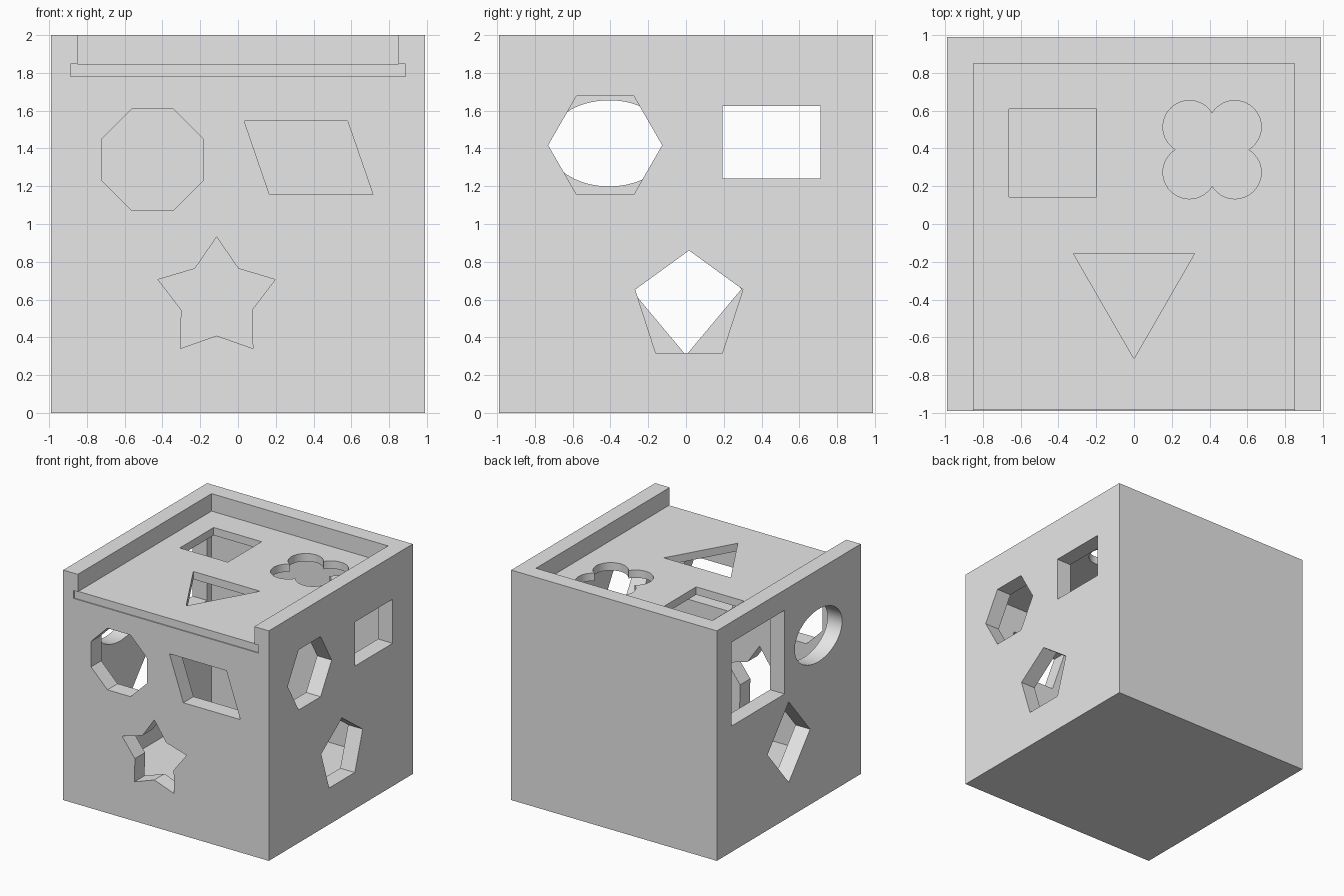
import bpy, math
from mathutils import Vector

cube = bpy.data.objects.get("Cube")
if cube:
    bpy.data.objects.remove(cube, do_unlink=True)

HALF = 0.989      # outer half width
IN = 0.849        # inner half width
TOP = 2.0
LID_LOW, LID_TOP = 1.78, 1.848
GROOVE = 0.888    # half width of the lid groove

grey = bpy.data.materials.new("light_grey")
grey.use_nodes = True
colour = (0.8, 0.8, 0.8, 1)
grey.diffuse_color = colour
grey.node_tree.nodes["Principled BSDF"].inputs["Base Color"].default_value = colour


def prism(name, points, axis, low, high):
    """Extrude a 2D outline along an axis; the outline uses the other two axes in order."""
    def place(p, d):
        v = list(p)
        v.insert(axis, d)
        return Vector(v)
    n = len(points)
    verts = [place(p, low) for p in points] + [place(p, high) for p in points]
    faces = [tuple(range(n - 1, -1, -1)), tuple(range(n, 2 * n))]
    faces += [(i, (i + 1) % n, n + (i + 1) % n, n + i) for i in range(n)]
    area = sum(points[i - 1][0] * points[i][1] - points[i][0] * points[i - 1][1] for i in range(n))
    if (area < 0) != (axis == 1):
        faces = [f[::-1] for f in faces]
    mesh = bpy.data.meshes.new(name)
    mesh.from_pydata(verts, [], faces)
    mesh.materials.append(grey)
    obj = bpy.data.objects.new(name, mesh)
    bpy.context.collection.objects.link(obj)
    return obj


def rect(x0, x1, y0, y1):
    return [(x0, y0), (x1, y0), (x1, y1), (x0, y1)]


def ring(cx, cy, n, rx, ry=None, start=90, inner=None):
    """Regular polygon, ellipse, or star when an inner radius is given."""
    pts = []
    for i in range(n):
        a = math.radians(start + 360 * i / n)
        k = inner / rx if inner and i % 2 else 1
        pts.append((cx + k * rx * math.cos(a), cy + k * (ry or rx) * math.sin(a)))
    return pts


def quatrefoil(cx, cy, offset, r, steps=24):
    """Four overlapping round lobes as a single outline."""
    sweep = 135 - math.degrees(math.acos(offset / r))
    pts = []
    for k in range(4):
        mid = 45 + 90 * k
        ox = offset * (1 if k in (0, 3) else -1)
        oy = offset * (1 if k < 2 else -1)
        for i in range(steps):
            a = math.radians(mid - sweep + 2 * sweep * i / steps)
            pts.append((cx + ox + r * math.cos(a), cy + oy + r * math.sin(a)))
    return pts


def cut(obj, points, axis, low, high):
    cutter = prism("cutter", points, axis, low, high)
    cutter.hide_render = True
    mod = obj.modifiers.new("cut", 'BOOLEAN')
    mod.operation = 'DIFFERENCE'
    mod.solver = 'EXACT'
    mod.object = cutter
    bpy.context.view_layer.objects.active = obj
    bpy.ops.object.modifier_apply(modifier=mod.name)
    bpy.data.objects.remove(cutter, do_unlink=True)


# Box body with cavity, open front notch and lid groove
body = prism("box_body", rect(-HALF, HALF, -HALF, HALF), 2, 0, TOP)
cut(body, rect(-IN, IN, -IN, IN), 2, 0.14, 1.9)
cut(body, rect(-IN, IN, -1.2, IN), 2, LID_TOP, 2.2)
cut(body, rect(-GROOVE, GROOVE, -1.2, GROOVE), 2, LID_LOW, LID_TOP)

# Front holes: octagon, parallelogram, star
front_holes = [
    ring(-0.453, 1.34, 8, 0.29, start=22.5),
    [(0.033, 1.545), (0.167, 1.155), (0.715, 1.155), (0.58, 1.545)],
    ring(-0.113, 0.605, 10, 0.326, inner=0.196),
]
for hole in front_holes:
    cut(body, hole, 1, -1.2, -0.75)

# Left side holes (+x): hexagon, rectangle, pentagon
left_holes = [
    ring(-0.428, 1.417, 6, 0.302, start=0),
    rect(0.192, 0.712, 1.242, 1.625),
    ring(0.016, 0.56, 5, 0.3),
]
for hole in left_holes:
    cut(body, hole, 0, 0.75, 1.2)

# Right side holes (-x): oval, square, rhombus
right_holes = [
    ring(-0.407, 1.427, 64, 0.325, 0.228),
    rect(0.057, 0.787, 1.095, 1.823),
    ring(0, 0.655, 4, 0.293, 0.35),
]
for hole in right_holes:
    cut(body, hole, 0, -1.2, -0.75)

# Sliding lid with square, quatrefoil and triangle holes
lid = prism("sliding_lid", rect(-GROOVE, GROOVE, -0.98, GROOVE), 2, LID_LOW, LID_TOP)
lid_holes = [
    rect(-0.66, -0.198, 0.143, 0.608),
    quatrefoil(0.413, 0.393, 0.12, 0.14),
    [(-0.321, -0.155), (0, -0.712), (0.321, -0.155)],
]
for hole in lid_holes:
    cut(lid, hole, 2, 1.6, 2.0)

# Smooth the round hole walls, keep corners sharp
bpy.ops.object.select_all(action='DESELECT')
for obj in (body, lid):
    obj.select_set(True)
bpy.context.view_layer.objects.active = body
bpy.ops.object.shade_smooth_by_angle(angle=math.radians(30))
